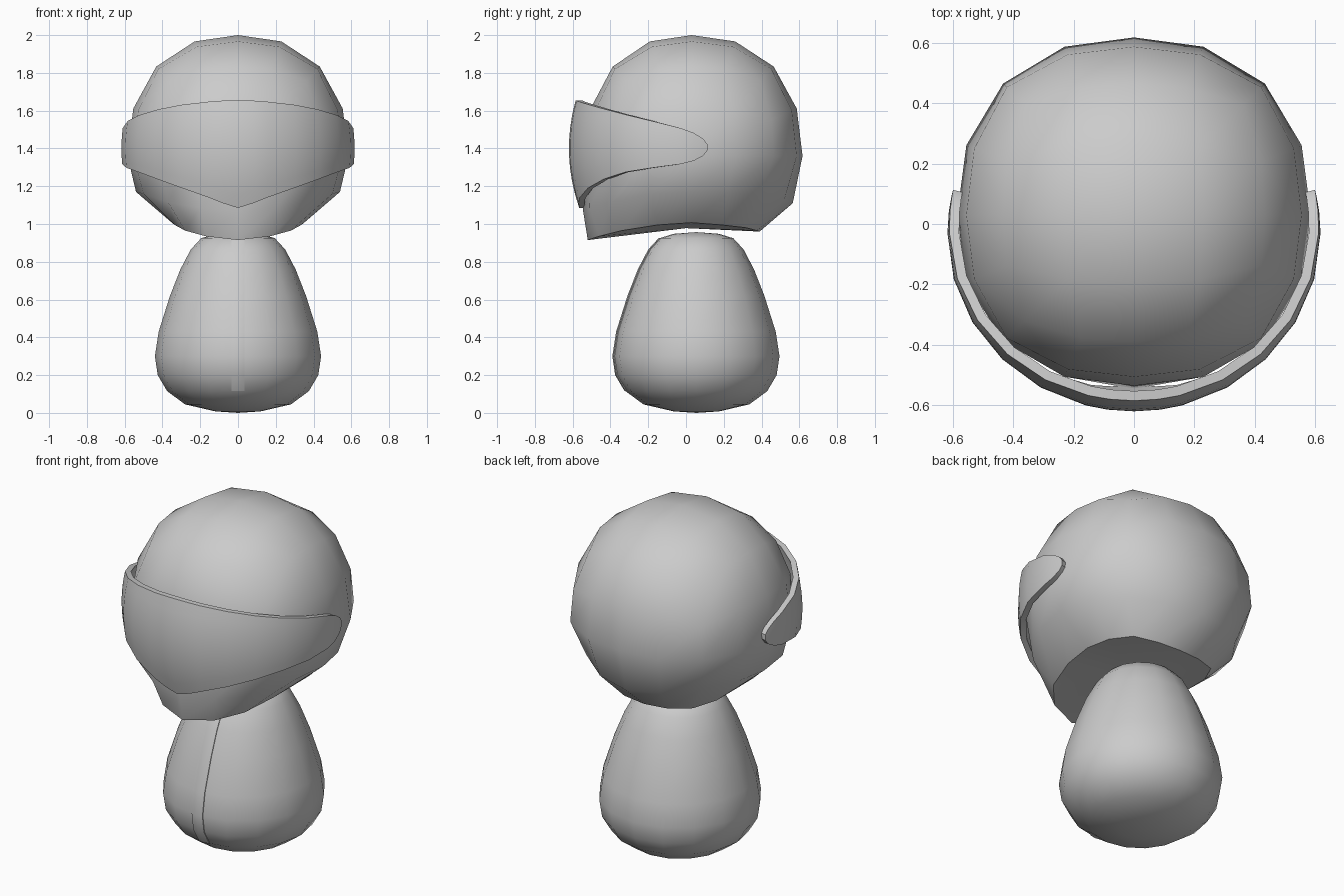
import bpy, bmesh, math

if "Cube" in bpy.data.objects:
    bpy.data.objects.remove(bpy.data.objects["Cube"])

grey = bpy.data.materials.new("plain grey")
grey.diffuse_color = (0.6, 0.6, 0.6, 1)
grey.use_nodes = True
grey.node_tree.nodes["Principled BSDF"].inputs["Base Color"].default_value = grey.diffuse_color


def finish(bm, name, angle, recalc=True):
    """Turn a bmesh into an object, smooth except at edges sharper than angle."""
    if recalc:
        bmesh.ops.recalc_face_normals(bm, faces=bm.faces)
    for f in bm.faces:
        f.smooth = True
    for e in bm.edges:
        if len(e.link_faces) == 2:
            e.smooth = e.calc_face_angle() < math.radians(angle)
    me = bpy.data.meshes.new(name)
    bm.to_mesh(me)
    bm.free()
    me.materials.append(grey)
    ob = bpy.data.objects.new(name, me)
    bpy.context.collection.objects.link(ob)
    return ob


def skin(bm, rows, closed=False):
    """Quads between consecutive rows of vertices."""
    for a, b in zip(rows, rows[1:]):
        n = len(a)
        for i in range(n if closed else n - 1):
            j = (i + 1) % n
            bm.faces.new((a[i], a[j], b[j], b[i]))


# Helmet: rounded cube sphere on top, chin band and flat underside below
CREASE = [(0, -.545, 1.07), (.2, -.51, 1.085), (.37, -.40, 1.115), (.5, -.19, 1.16),
          (.54, .03, 1.17), (.5, .22, 1.165), (.38, .39, 1.15), (.2, .52, 1.125), (0, .565, 1.11)]
RIM = [(0, -.52, .915), (.17, -.46, .935), (.28, -.34, .965), (.335, -.15, .995),
       (.35, .03, 1.007), (.335, .19, .995), (.27, .32, .98), (.14, .375, .965), (0, .39, .96)]
HALF = [(2, 0), (3, 0), (4, 0), (4, 1), (4, 2), (4, 3), (4, 4), (3, 4), (2, 4)]
LOOP = HALF + [(4 - i, j) for i, j in HALF[-2:0:-1]]


def dome(i, j, k):
    d = [math.tan((c - 2) * math.pi / 8) for c in (i, j, k)]
    n = sum(abs(c) ** 2.3 for c in d) ** (1 / 2.3)
    x, y, z = (c / n for c in d)
    return (.585 * x, .03 + (.565 if y < 0 else .587) * y, 1.36 + .64 * z)


def mirrored(half):
    return half + [(-x, y, z) for x, y, z in half[-2:0:-1]]


bm = bmesh.new()
rows = [[bm.verts.new(p) for p in mirrored(t)] for t in (RIM, CREASE)]
rows += [[bm.verts.new(dome(i, j, k)) for i, j in LOOP] for k in (2, 3, 4)]
skin(bm, rows, closed=True)
top = dict(zip(LOOP, rows[-1]))
for i in range(1, 4):
    for j in range(1, 4):
        top[i, j] = bm.verts.new(dome(i, j, 4))
skin(bm, [[top[i, j] for i in range(5)] for j in range(5)])
mid = bm.verts.new((0, 0, .978))
for n in range(16):
    bm.faces.new((rows[0][n], mid, rows[0][(n + 1) % 16]))
finish(bm, "helmet", 33)

# Visor: curved shield, (angle from front, top height, bottom height)
VISOR = [(0, 1.655, 1.085), (8, 1.653, 1.11), (15, 1.648, 1.138), (30, 1.632, 1.19),
         (45, 1.608, 1.237), (60, 1.578, 1.275), (75, 1.545, 1.297), (90, 1.508, 1.317),
         (97, 1.482, 1.335), (102, 1.45, 1.362), (104, 1.422, 1.39)]
columns = [(-a, t, b) for a, t, b in VISOR[:0:-1]] + VISOR
THICK = .032
bm = bmesh.new()


def shield(offset):
    grid = []
    for a, t, b in columns:
        s, c = math.sin(math.radians(a)), math.cos(math.radians(a))
        col = []
        for n in range(9):
            z = b + (t - b) * n / 8
            r = 1 - .068 * ((z - 1.4) / .27) ** 2
            col.append(bm.verts.new(((.617 * r - offset) * s,
                                     -.03 - (.59 * r - offset) * c, z)))
        grid.append(col)
    return grid


outer, inner = shield(0), shield(THICK)
skin(bm, outer)
skin(bm, inner)


def border(g):
    return ([c[0] for c in g] + g[-1][1:] + [c[-1] for c in g[-2::-1]] + g[0][-2:0:-1])


skin(bm, [border(outer), border(inner)], closed=True)
finish(bm, "visor", 35)

# Body: round pear shape
PROFILE = [(.12, .008), (.28, .045), (.375, .115), (.425, .2), (.44, .3), (.42, .43),
           (.36, .62), (.305, .76), (.25, .865), (.195, .925), (.12, .948)]
CY = .055
bm = bmesh.new()
rows = [[bm.verts.new((r * math.sin(n * math.pi / 8), CY - r * math.cos(n * math.pi / 8), z))
         for n in range(16)] for r, z in PROFILE]
skin(bm, rows, closed=True)
for row, z in ((rows[0], 0), (rows[-1], .957)):
    tip = bm.verts.new((0, CY, z))
    for n in range(16):
        bm.faces.new((row[n], row[(n + 1) % 16], tip))
finish(bm, "body", 50)

# Front strip: thin raised band down the front of the body
bm = bmesh.new()
rows = []
for r, z in PROFILE[2:-1]:
    section = [(-.035, -.014), (-.035, -.002), (0, .005), (.035, -.002), (.035, -.014)]
    rows.append([bm.verts.new((x, CY - r - d, z)) for x, d in section])
skin(bm, rows)
for row in (rows[0], rows[-1]):
    bm.faces.new(row)
finish(bm, "front_strip", 40)
